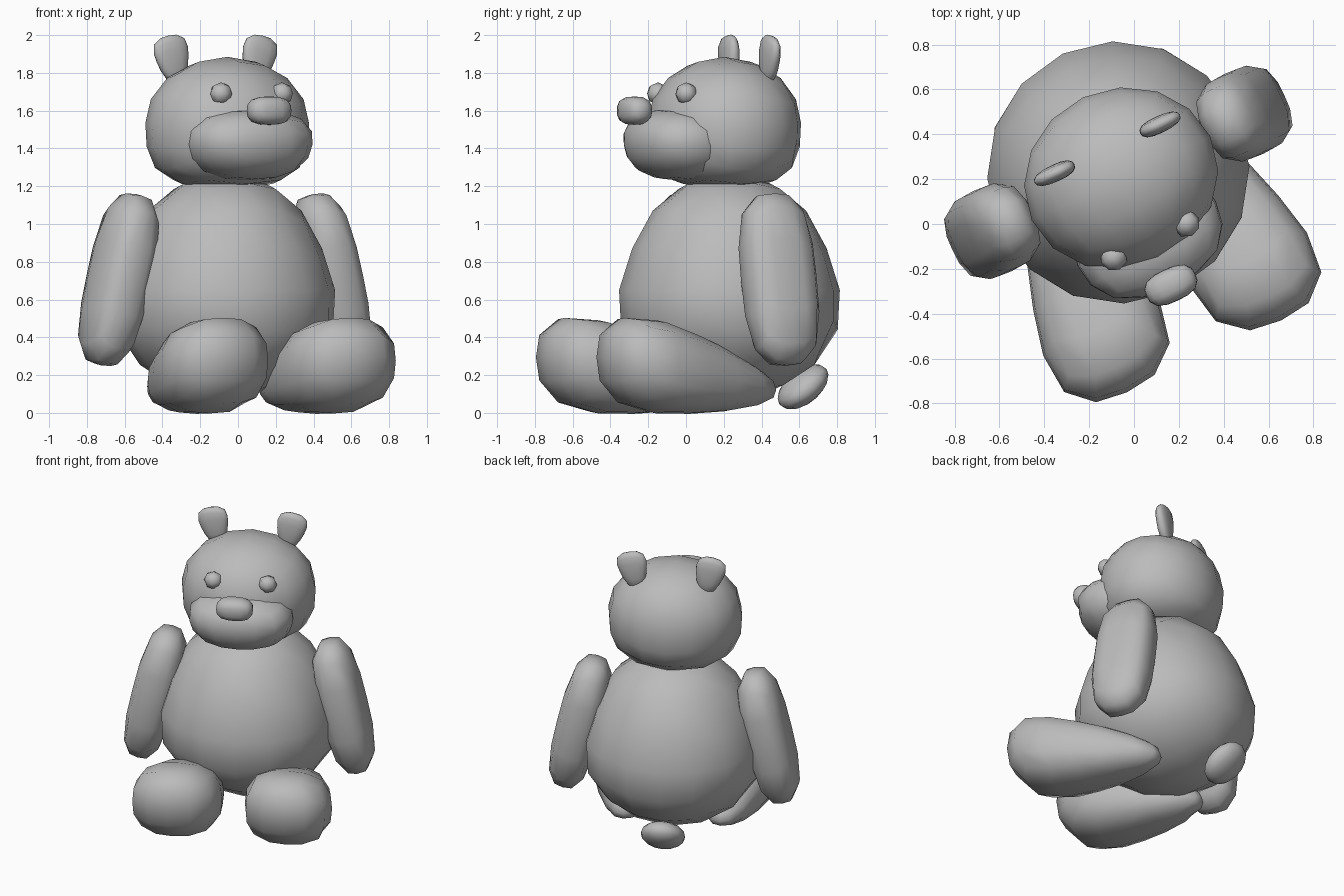
import bpy, bmesh, math
from mathutils import Matrix, Vector

cube = bpy.data.objects.get("Cube")
if cube:
    bpy.data.objects.remove(cube)

grey = bpy.data.materials.new("plush_grey")
grey.use_nodes = True
COLOR = (0.5, 0.5, 0.5, 1)
grey.diffuse_color = COLOR
grey.node_tree.nodes["Principled BSDF"].inputs["Base Color"].default_value = COLOR

# The whole toy sits turned about the vertical axis
POSE = Matrix.Translation((-0.07, 0.23, 0)) @ Matrix.Rotation(math.radians(25), 4, 'Z')


def blob(name, loc, half, power=2, tilt=(0, 0), shape=None, side=1, cuts=3):
    """Rounded cube; power sets boxiness, shape(p, q) edits the form."""
    bm = bmesh.new()
    bmesh.ops.create_cube(bm, size=2)
    bmesh.ops.subdivide_edges(bm, edges=bm.edges[:], cuts=cuts, use_grid_fill=True)
    turn = Matrix.Rotation(tilt[0], 4, 'X') @ Matrix.Rotation(tilt[1], 4, 'Y')
    for v in bm.verts:
        p = Vector([math.tan(c * math.pi / 4) for c in v.co])
        p /= sum(abs(c) ** power for c in p) ** (1 / power)
        q = Vector([c * h for c, h in zip(p, half)])
        if shape:
            q = shape(p, q)
        q = turn @ q + Vector(loc)
        q.x *= side
        v.co = POSE @ q
    bmesh.ops.recalc_face_normals(bm, faces=bm.faces[:])
    for f in bm.faces:
        f.smooth = True
    mesh = bpy.data.meshes.new(name)
    bm.to_mesh(mesh)
    bm.free()
    mesh.materials.append(grey)
    obj = bpy.data.objects.new(name, mesh)
    bpy.context.collection.objects.link(obj)


# Egg-shaped body, conical above and fuller below
def egg(p, q):
    t = abs(p.z)
    k = 1 + (-0.25 if p.z > 0 else 0.22) * t * (1 - t)
    return Vector((q.x * k, q.y * k, q.z * (1 if p.z > 0 else 0.94)))


# Round skull with full, flat-bottomed jowls
def skull(p, q):
    t = -p.z
    if 0 < t < 0.99:
        k = (1 - t ** 3) ** (1 / 3) / math.sqrt(1 - t * t)
        q.x *= k
        q.y *= k
    return q


# Muzzle narrows a little towards the chin
def snout(p, q):
    q.x *= 1 + 0.06 * p.z
    q.y -= 0.02 * p.z
    return q


# Leg grows from a slim hip to a big round foot
def leg(p, q):
    s = -p.y
    return Vector((p.x * (0.253 + 0.112 * s) + 0.03 * s, q.y,
                   p.z * (0.213 + 0.107 * s) + 0.09 * s))


def ear(p, q):
    q.x *= 1 + 0.35 * p.z
    return q


blob("body", (0, 0, 0.65), (0.585, 0.585, 0.62), shape=egg)
blob("head", (0, -0.03, 1.535), (0.44, 0.4, 0.35), shape=skull)
blob("muzzle", (0, -0.3, 1.42), (0.34, 0.265, 0.19), 2.4, shape=snout)
blob("nose", (0, -0.555, 1.6), (0.12, 0.075, 0.075), 2.8)
blob("tail", (0, 0.43, 0.138), (0.145, 0.158, 0.085), tilt=(math.radians(40), 0))

for side, word in ((1, "left"), (-1, "right")):
    blob(word + "_arm", (0.62, 0, 0.705), (0.145, 0.198, 0.465), 3.1,
         tilt=(0, math.radians(-13)), side=side)
    blob(word + "_leg", (0.35, -0.395, 0.208), (1, 0.51, 1), 2.6, shape=leg, side=side)
    blob(word + "_ear", (0.25, 0.116, 1.87), (0.09, 0.038, 0.13), 2.6,
         tilt=(0, math.radians(12)), shape=ear, side=side)
    blob(word + "_eye", (0.178, -0.335, 1.69), (0.062, 0.06, 0.06), side=side, cuts=1)
